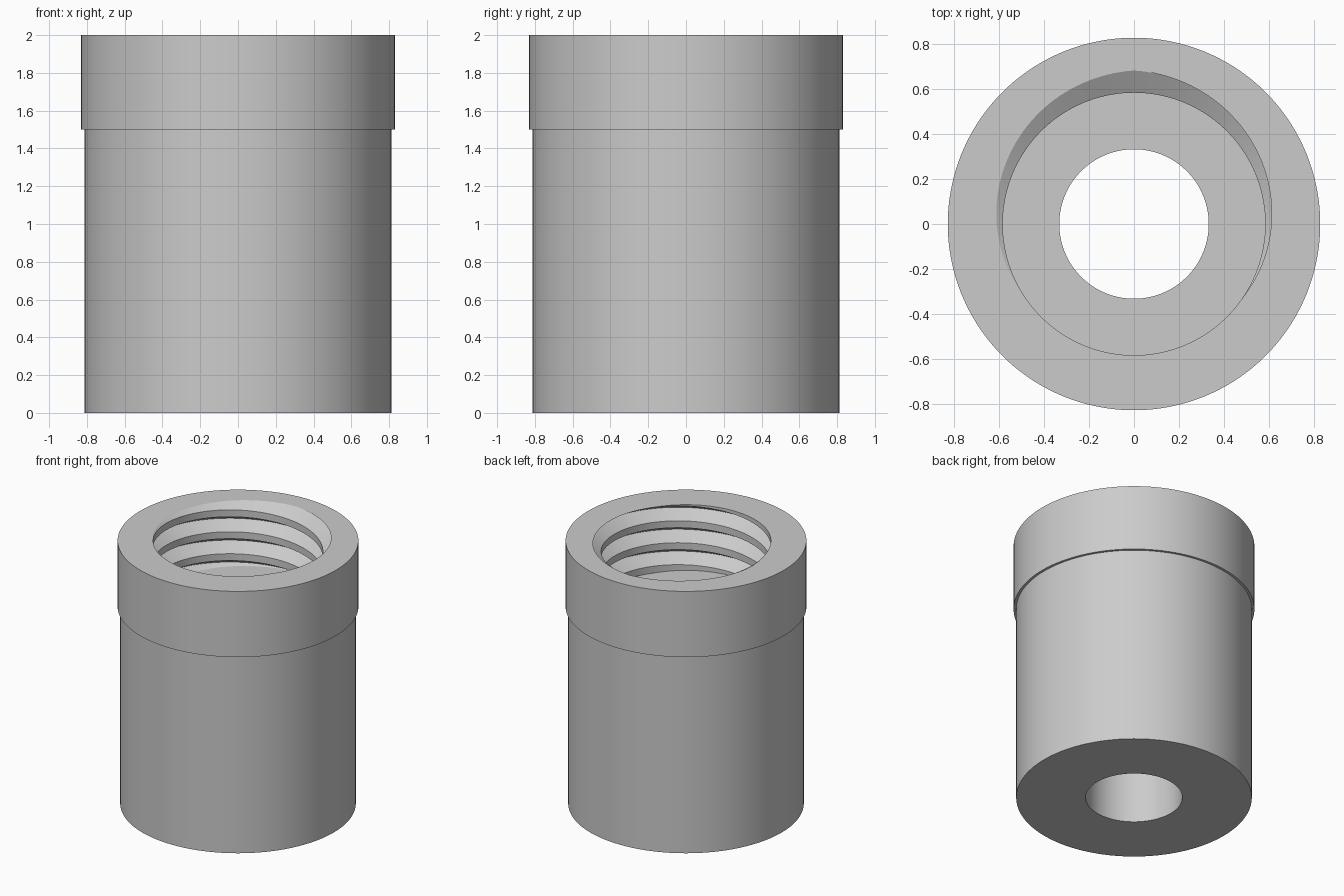
import bpy, bmesh
from math import cos, sin, pi, tan, radians

cube = bpy.data.objects.get("Cube")
if cube:
    bpy.data.objects.remove(cube, do_unlink=True)

# Main dimensions
HEIGHT, COLLAR_Z, FLOOR_Z = 2.0, 1.5, 1.5
COLLAR_R, BODY_R, HOLE_R = 0.83, 0.812, 0.333
CREST_R, ROOT_R = 0.585, 0.684
PITCH = 1 / 6
SEGMENTS = 144
SLOPE = 1 / tan(radians(30))            # 60 degree V thread
HALF_GROOVE = (ROOT_R - CREST_R) / SLOPE
TURNS = int((HEIGHT - FLOOR_Z) / PITCH) + 3


def root_height(angle):
    """Height of the groove root; a right-handed helix meeting the rim at the back."""
    return HEIGHT + PITCH * (angle - pi / 2) / (2 * pi)


def bore_radius(angle, z):
    offset = (z - root_height(angle) + PITCH / 2) % PITCH - PITCH / 2
    return max(CREST_R, ROOT_R - abs(offset) * SLOPE)


def section(angle):
    """Closed wall section (radius, height) at one angle."""
    outer = [(HOLE_R, 0), (BODY_R, 0), (BODY_R, COLLAR_Z),
             (COLLAR_R, COLLAR_Z), (COLLAR_R, HEIGHT)]
    heights = [HEIGHT]
    for turn in range(2, -TURNS, -1):
        root = root_height(angle) + turn * PITCH
        heights += [root + HALF_GROOVE, root, root - HALF_GROOVE]
    heights = [min(HEIGHT, max(FLOOR_Z, z)) for z in heights] + [FLOOR_Z]
    bore = [(bore_radius(angle, z), z) for z in heights]
    return outer + bore + [(CREST_R - 0.01, FLOOR_Z), (HOLE_R, FLOOR_Z)]


# Sweep the changing section around the axis
bm = bmesh.new()
columns = []
for i in range(SEGMENTS + 1):
    a = 2 * pi * i / SEGMENTS
    columns.append([bm.verts.new((r * cos(a), r * sin(a), z)) for r, z in section(a)])
for left, right in zip(columns, columns[1:]):
    for j in range(len(left)):
        k = (j + 1) % len(left)
        bm.faces.new((left[j], right[j], right[k], left[k]))
bmesh.ops.remove_doubles(bm, verts=bm.verts, dist=0.0002)
bmesh.ops.dissolve_degenerate(bm, edges=bm.edges, dist=0.0001)
bmesh.ops.recalc_face_normals(bm, faces=bm.faces)

mesh = bpy.data.meshes.new("threaded_sleeve")
bm.to_mesh(mesh)
bm.free()
sleeve = bpy.data.objects.new("threaded_sleeve", mesh)
bpy.context.collection.objects.link(sleeve)

# Plain grey finish
grey = bpy.data.materials.new("plain grey")
grey.use_nodes = True
colour = (0.6, 0.6, 0.6, 1)
grey.diffuse_color = colour
grey.node_tree.nodes["Principled BSDF"].inputs["Base Color"].default_value = colour
mesh.materials.append(grey)

bpy.context.view_layer.objects.active = sleeve
sleeve.select_set(True)
bpy.ops.object.shade_smooth_by_angle(angle=radians(25))
